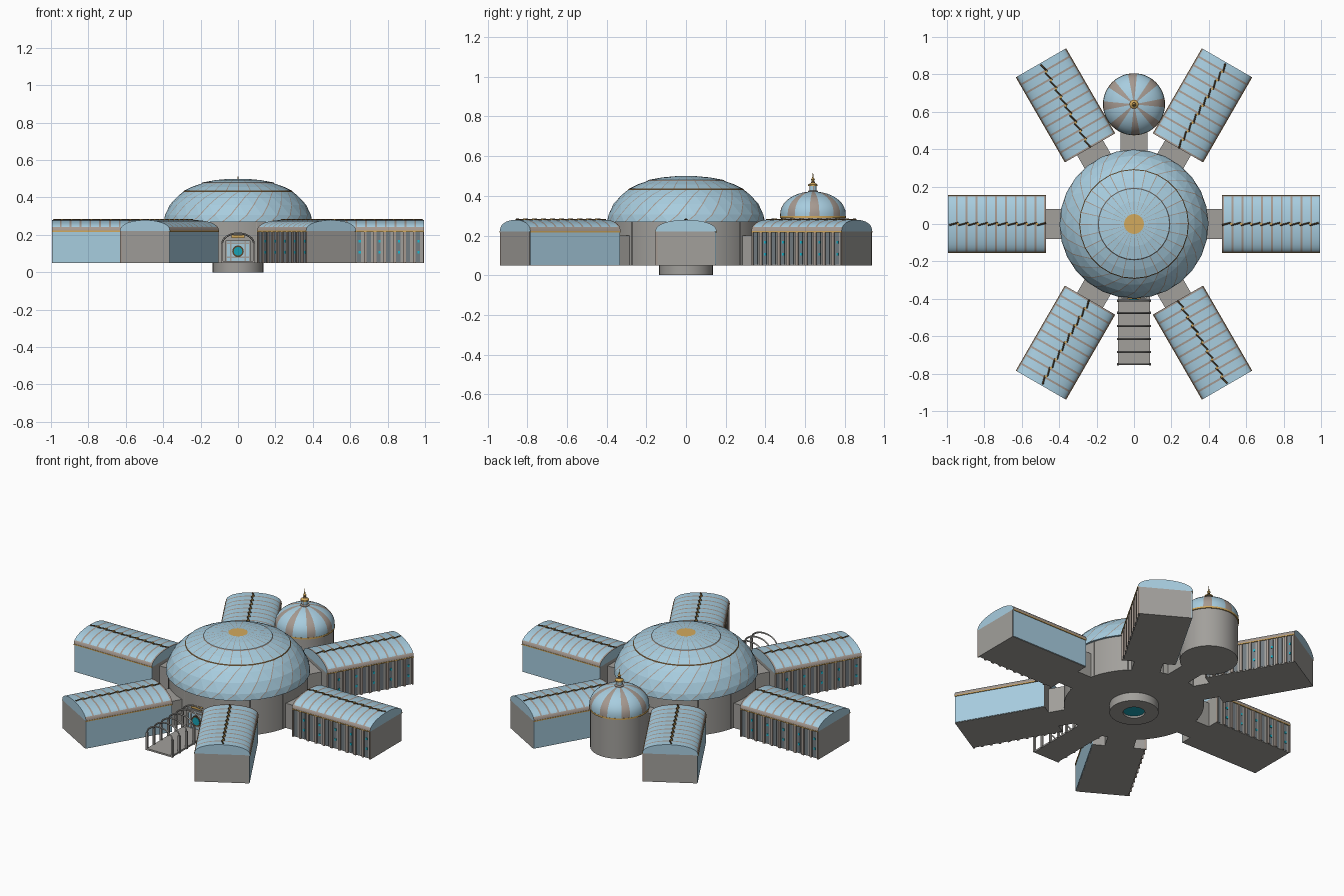
import bpy, bmesh, math
from mathutils import Matrix, Vector

if "Cube" in bpy.data.objects:
    bpy.data.objects.remove(bpy.data.objects["Cube"])

def material(name, rgb):
    m = bpy.data.materials.new(name)
    m.diffuse_color = (*rgb, 1)
    m.use_nodes = True
    m.node_tree.nodes["Principled BSDF"].inputs["Base Color"].default_value = m.diffuse_color
    return m

GLASS = material("pale_blue_glass", (0.39, 0.61, 0.74))
STONE = material("grey_stone", (0.36, 0.35, 0.33))
TAN = material("tan_trim", (0.38, 0.32, 0.28))
GOLD = material("gold", (0.65, 0.40, 0.11))
BROWN = material("dark_brown", (0.10, 0.06, 0.025))
TEAL = material("teal", (0.01, 0.36, 0.46))
CYAN = material("bright_cyan", (0.01, 0.48, 0.62))
SLATE = material("slate_window", (0.17, 0.20, 0.22))
I = Matrix.Identity(4)

def finish(name, bm, mats, M=I, smooth=False):
    bmesh.ops.recalc_face_normals(bm, faces=bm.faces)
    me = bpy.data.meshes.new(name)
    bm.to_mesh(me)
    bm.free()
    for m in mats:
        me.materials.append(m)
    me.transform(M)
    ob = bpy.data.objects.new(name, me)
    bpy.context.collection.objects.link(ob)
    if smooth:
        bpy.context.view_layer.objects.active = ob
        ob.select_set(True)
        bpy.ops.object.shade_smooth_by_angle(angle=math.radians(35))
        ob.select_set(False)
    return ob

def boxes(name, spans, mat, M=I):
    """Boxes given as x0, x1, y0, y1, z0, z1."""
    bm = bmesh.new()
    for x0, x1, y0, y1, z0, z1 in spans:
        T = Matrix.Translation(((x0 + x1) / 2, (y0 + y1) / 2, (z0 + z1) / 2))
        bmesh.ops.create_cube(bm, size=1, matrix=T @ Matrix.Diagonal((x1 - x0, y1 - y0, z1 - z0, 1)))
    return finish(name, bm, [mat], M)

def lathe(name, prof, segs, mats, center=(0, 0), rule=None):
    bm = bmesh.new()
    rings = []
    for r, z in prof:
        if r < 1e-5:
            rings.append([bm.verts.new((0, 0, z))] * segs)
        else:
            rings.append([bm.verts.new((r * math.cos(math.tau * i / segs),
                                        r * math.sin(math.tau * i / segs), z)) for i in range(segs)])
    for k in range(len(rings) - 1):
        a, b = rings[k], rings[k + 1]
        for i in range(segs):
            j = (i + 1) % segs
            vs = list(dict.fromkeys([a[i], a[j], b[j], b[i]]))
            if len(vs) > 2:
                f = bm.faces.new(vs)
                f.material_index = rule(k, i) if rule else 0
    return finish(name, bm, mats, Matrix.Translation((*center, 0)), True)

def tubes(name, paths, radius, mat, M=I):
    cu = bpy.data.curves.new(name, 'CURVE')
    cu.dimensions = '3D'
    cu.bevel_depth = radius
    cu.bevel_resolution = 0
    cu.use_fill_caps = True
    for p in paths:
        s = cu.splines.new('POLY')
        s.points.add(len(p) - 1)
        for q, v in zip(s.points, p):
            q.co = (*(M @ Vector(v)), 1)
    cu.materials.append(mat)
    ob = bpy.data.objects.new(name, cu)
    bpy.context.collection.objects.link(ob)

# plinth with a glazed well, central drum
lathe("plinth", [(0.06, 0.03), (0.06, 0), (0.135, 0), (0.135, 0.055), (0, 0.055)], 48, [STONE])
lathe("well_glass", [(0, 0.012), (0.06, 0.012), (0.06, 0.02), (0, 0.02)], 32, [TEAL])
lathe("drum", [(0, 0.05), (0.385, 0.05), (0.385, 0.275), (0, 0.275)], 72, [STONE])
boxes("drum_rear_joints", [(0.383 * math.cos(a) - 0.003, 0.383 * math.cos(a) + 0.003,
                            0.383 * math.sin(a) - 0.003, 0.383 * math.sin(a) + 0.003, 0.05, 0.27)
                           for a in (math.radians(15 + 30 * i) for i in range(12))], STONE)

# main dome: twisted glass panels below, terraced rings above, thin painted ribs
prof = [(0.398, 0.268), (0.392, 0.305), (0.365, 0.36), (0.325, 0.405), (0.293, 0.43),
        (0.288, 0.436), (0.245, 0.457), (0.194, 0.475), (0.190, 0.480), (0.12, 0.493), (0.053, 0.499)]
N = 28
bm = bmesh.new()
grid = []
for k, (r, z) in enumerate(prof):
    row = []
    for i in range(N):
        for part in (0, 0.08):
            a = math.tau * (i + part + 0.5 * min(k, 4)) / N
            row.append(bm.verts.new((r * math.cos(a), r * math.sin(a), z)))
    grid.append(row)
for k in range(len(prof) - 1):
    for i in range(2 * N):
        j = (i + 1) % (2 * N)
        a, b, c, d = grid[k][i], grid[k][j], grid[k + 1][j], grid[k + 1][i]
        rib = i % 2 == 0
        for vs in ([(a, b, d), (b, c, d)] if k < 4 and not rib else [(a, b, c, d)]):
            f = bm.faces.new(vs)
            f.material_index = 2 if k == 4 else 1 if k == 7 or rib else 0
bm.faces.new(grid[-1]).material_index = 3
bm.faces.new(grid[0][::-1])
finish("main_dome", bm, [GLASS, TAN, BROWN, GOLD])

# six radiating wings
X0, X1, BAYS = 0.47, 0.995, 10
STEP = (X1 - X0) / BAYS
ARC = 20
def arch(x, w, h, z=0.22):
    return [(x, w * math.cos(math.pi * t / ARC), z + h * math.sin(math.pi * t / ARC) ** 0.85
             if 0 < t < ARC else z) for t in range(ARC + 1)]

def wing(n, M):
    boxes(f"corridor_{n}", [(0.35, X0 + 0.01, -0.08, 0.08, 0.05, 0.2)], STONE, M)
    boxes(f"wing_walls_{n}", [(X0, X1, -0.143, 0.147, 0.05, 0.22)], STONE, M)
    boxes(f"glass_side_{n}", [(X0 + 0.002, X1 - 0.002, 0.145, 0.151, 0.052, 0.218)], GLASS, M)
    # colonnade with windows on the other side
    xs = [X0 + STEP * i for i in range(BAYS + 1)]
    boxes(f"pilasters_{n}", [(max(x - 0.007, X0), min(x + 0.007, X1), -0.153, -0.142, 0.05, 0.22)
                             for x in xs], TAN, M)
    boxes(f"windows_{n}", [(x + 0.007, x + STEP - 0.022, -0.145, -0.142, 0.055, 0.215)
                           for x in xs[:-1]], SLATE, M)
    boxes(f"window_lights_{n}", [(x + 0.018, x + 0.029, -0.148, -0.142, z, z + 0.013)
                                 for x in xs[1:-1:2] for z in (0.10, 0.16)], CYAN, M)
    # barrel roof with tan eaves and ribs painted between glass bays
    bm = bmesh.new()
    cuts = [(x, 1) for x in xs[:-1]] + [(x + 0.010, 0) for x in xs[:-1]]
    cuts = sorted(cuts) + [(X1, 0)]
    rows = [[bm.verts.new(p) for p in arch(x, 0.154, 0.059)] for x, _ in cuts]
    for (x, kind), a, b in zip(cuts, rows, rows[1:]):
        for t in range(ARC):
            f = bm.faces.new((a[t], a[t + 1], b[t + 1], b[t]))
            f.material_index = 1 if kind or t < 2 or t > ARC - 3 else 0
    bm.faces.new(rows[0])
    bm.faces.new(rows[-1][::-1])
    bm.faces.new([r[0] for r in rows] + [r[-1] for r in rows[::-1]])
    finish(f"barrel_roof_{n}", bm, [GLASS, TAN], M, True)
    boxes(f"cornice_{n}", [(X0, X1, s * 0.153 - 0.0025, s * 0.153 + 0.0025, 0.216, 0.222)
                           for s in (-1, 1)], GOLD, M)
    # saw-toothed ridge, dark with gold teeth
    zig = []
    for x in xs[:-1]:
        zig += [(x, -0.006, 0.279), (x + STEP * 0.85, 0.006, 0.280)]
    tubes(f"ridge_{n}", [zig], 0.0048, BROWN, M)
    boxes(f"ridge_teeth_{n}", [(x - 0.008, x + 0.004, -0.006, 0.005, 0.276, 0.286)
                               for x in xs[1:-1]], GOLD, M)

for n in range(6):
    wing(n + 1, Matrix.Rotation(math.radians(60 * n), 4, 'Z'))

# rear round tower with striped dome and finial
C = (0, 0.64)
boxes("tower_corridor", [(-0.072, 0.072, 0.36, 0.5, 0.05, 0.2)], STONE)
lathe("tower", [(0, 0.05), (0.16, 0.05), (0.16, 0.288), (0, 0.288)], 48, [STONE], C)
lathe("tower_gold_ring", [(0.15, 0.288), (0.166, 0.288), (0.166, 0.298), (0.15, 0.298)], 48, [GOLD], C)
lathe("tower_dome", [(0.165, 0.298)] + [(0.165 * math.cos(t * 0.157), 0.31 + 0.112 * math.sin(t * 0.157))
      for t in range(10)] + [(0, 0.423)], 64, [GLASS, TAN], C,
      rule=lambda k, i: 1 if (i + 1) % 8 < 3 else 0)
lathe("lantern", [(0.026, 0.415), (0.026, 0.424), (0.017, 0.428), (0.017, 0.452), (0, 0.452)], 16,
      [GLASS, TAN], C, rule=lambda k, i: 0 if k == 2 and i % 4 else 1)
lathe("finial", [(0.024, 0.45), (0.024, 0.457), (0.012, 0.464), (0.006, 0.475), (0.01, 0.482),
                 (0.004, 0.49), (0, 0.522)], 16, [GOLD, BROWN], C, rule=lambda k, i: 1 if k == 2 else 0)

# front walkway under open arches
boxes("walkway", [(-0.085, 0.085, -0.755, -0.36, 0.05, 0.06)], STONE)
ys = [-0.75, -0.685, -0.615, -0.545, -0.475, -0.41]
boxes("walkway_posts", [(s * 0.085 - 0.006, s * 0.085 + 0.006, y - 0.006, y + 0.006, 0.05, 0.156)
                        for y in ys for s in (-1, 1)], STONE)
tubes("walkway_arches", [[(0.085 * math.cos(math.pi * t / 16), y, 0.153 + 0.055 * math.sin(math.pi * t / 16))
                          for t in range(17)] for y in ys], 0.005, STONE)

# entrance door with round medallion
boxes("door", [(-0.065, 0.065, -0.394, -0.37, 0.06, 0.17)], GLASS)
boxes("door_bars", [(-0.065, 0.065, -0.398, -0.39, z, z + 0.008) for z in (0.075, 0.15, 0.165)]
      + [(x - 0.004, x + 0.004, -0.398, -0.39, 0.06, 0.17) for x in (-0.062, -0.04, 0.04, 0.062)], STONE)
boxes("door_gold_lintel", [(-0.035, 0.035, -0.4, -0.38, 0.183, 0.198)], GOLD)
for name, r, y, mat in (("medallion_rim", 0.031, -0.398, BROWN), ("medallion", 0.023, -0.4, TEAL)):
    bm = bmesh.new()
    bmesh.ops.create_cone(bm, cap_ends=True, segments=24, radius1=r, radius2=r, depth=0.008)
    finish(name, bm, [mat], Matrix.Translation((0, y, 0.112)) @ Matrix.Rotation(math.pi / 2, 4, 'X'))
